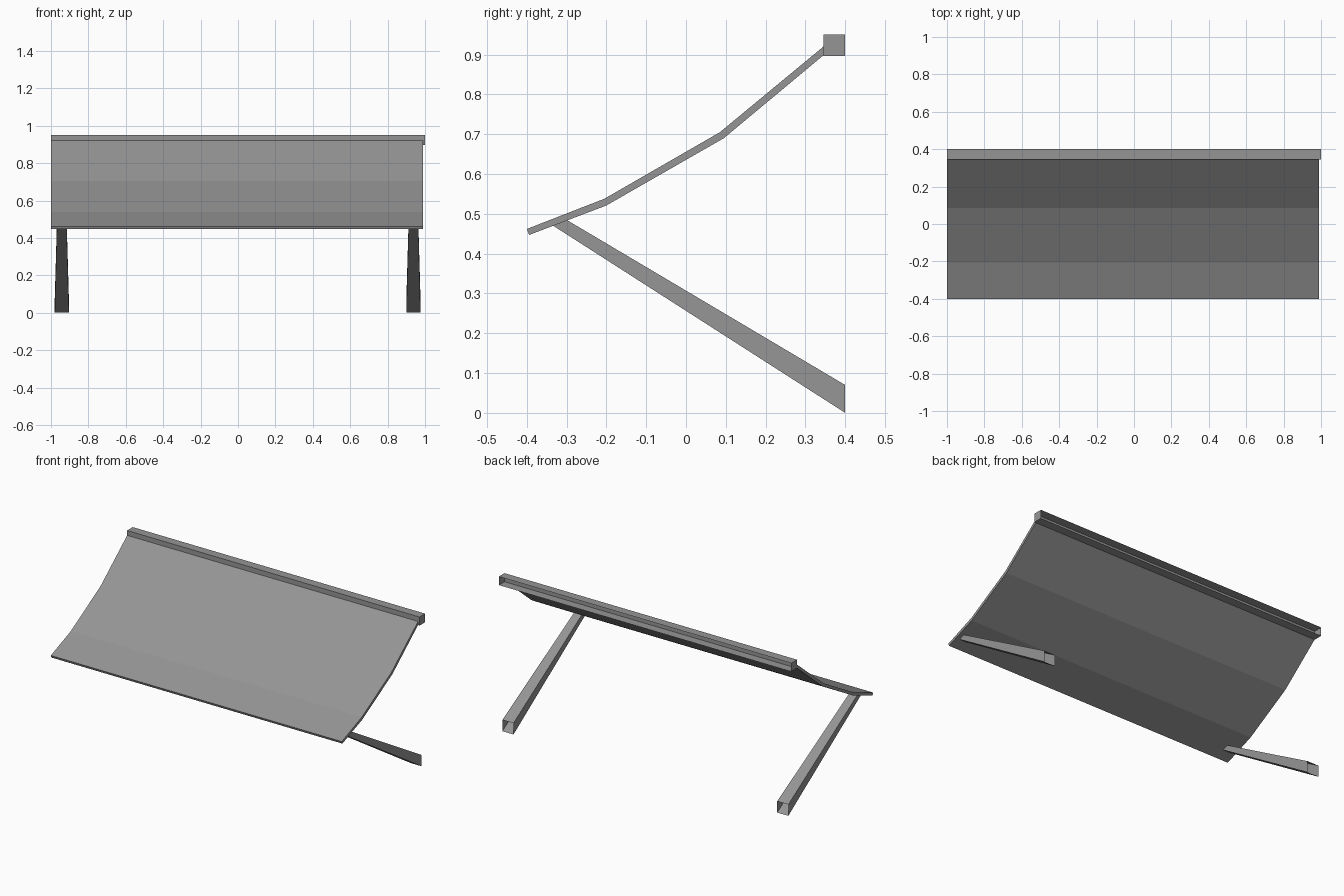
import bpy
import bmesh

cube = bpy.data.objects.get("Cube")
if cube:
    bpy.data.objects.remove(cube, do_unlink=True)

# One plain grey for every part
grey = bpy.data.materials.new("plain grey")
grey.use_nodes = True
colour = (0.3, 0.3, 0.3, 1)
grey.diffuse_color = colour
grey.node_tree.nodes["Principled BSDF"].inputs["Base Color"].default_value = colour


def loft(name, left, right, open_back=False):
    """Join two matching (x, y, z) outlines; optionally leave the rear side open."""
    bm = bmesh.new()
    a = [bm.verts.new(p) for p in left]
    b = [bm.verts.new(p) for p in right]
    bm.faces.new(a)
    bm.faces.new(b[::-1])
    n = len(a)
    for i in range(n):
        j = (i + 1) % n
        bm.faces.new((a[j], a[i], b[i], b[j]))
    bmesh.ops.recalc_face_normals(bm, faces=bm.faces)
    if open_back:
        back = [f for f in bm.faces if all(v.co.y > 0.39 for v in f.verts)]
        bmesh.ops.delete(bm, geom=back, context='FACES_ONLY')
    mesh = bpy.data.meshes.new(name)
    bm.to_mesh(mesh)
    bm.free()
    mesh.materials.append(grey)
    obj = bpy.data.objects.new(name, mesh)
    bpy.context.collection.objects.link(obj)


def at(x, outline):
    return [(x, y, z) for y, z in outline]


# Bent canopy sheet: upper outline, then back along the underside
sheet = [(-0.4, 0.462), (-0.205, 0.538), (0.085, 0.705), (0.345, 0.92),
         (0.345, 0.898), (0.095, 0.69), (-0.2, 0.521), (-0.394, 0.447)]
loft("canopy_sheet", at(-1, sheet), at(0.99, sheet))

# Wall rail, open toward the wall
rail = [(0.345, 0.897), (0.345, 0.95), (0.4, 0.95), (0.4, 0.897)]
loft("wall_rail", at(-1, rail), at(1, rail), open_back=True)

# Tapered struts, wider and open at the wall
tip = [(-0.335, 0.471), (-0.3, 0.485)]
foot = [(0.4, 0.07), (0.4, 0)]
for name, x in (("left_strut", 0.938), ("right_strut", -0.942)):
    sides = []
    for s in (-1, 1):
        sides.append(at(x + s * 0.026, tip) + at(x + s * 0.038, foot))
    loft(name, *sides, open_back=True)
